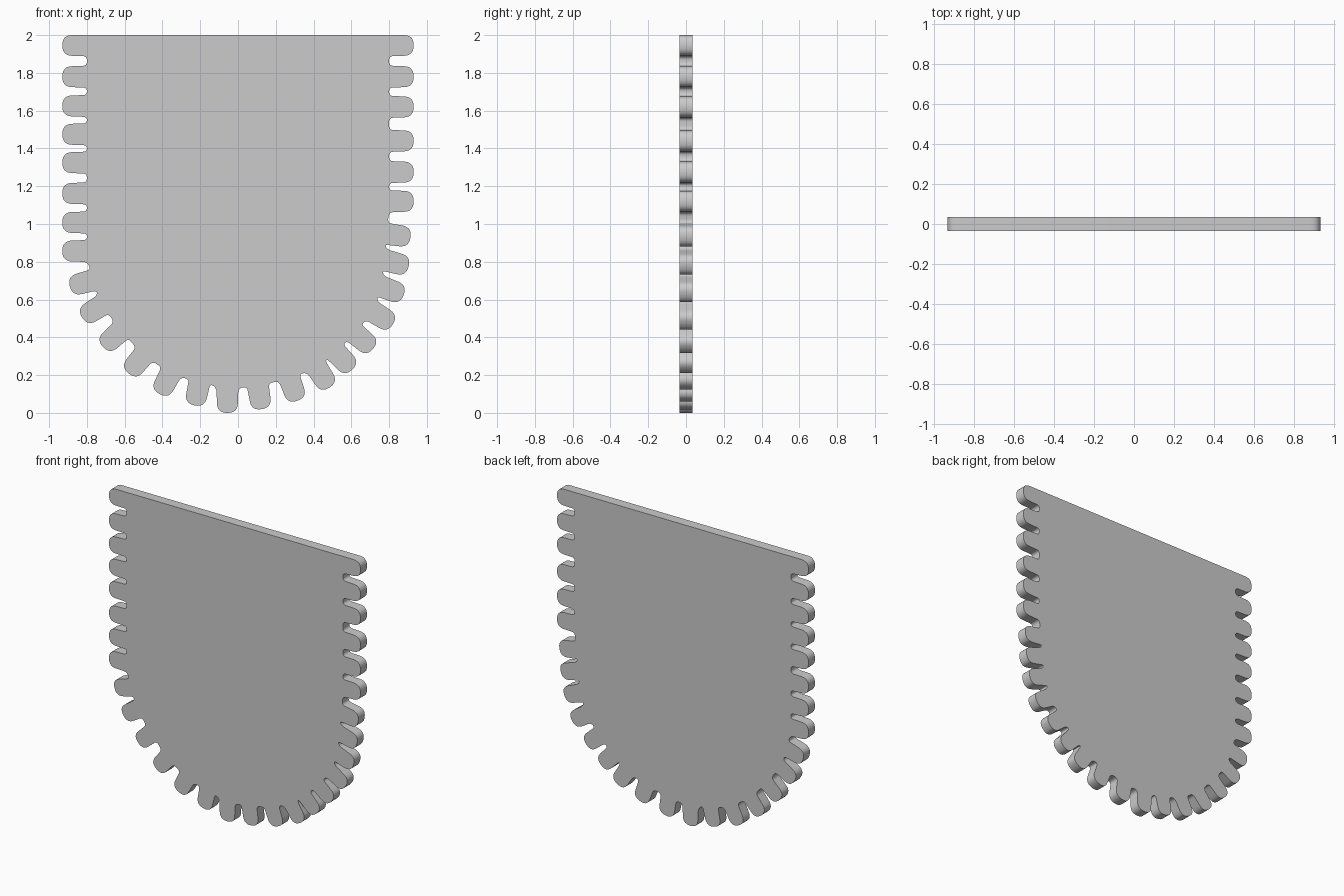
import bpy, bmesh
from math import cos, sin, radians
from mathutils import Vector

if "Cube" in bpy.data.objects:
    bpy.data.objects.remove(bpy.data.objects["Cube"])

HALF_T = 0.034          # half the plate thickness
LENGTH = 0.13           # tooth length
TIP_W, BASE_W = 0.054, 0.058   # tooth half widths

# Teeth as (tip x, tip z, outward angle), running down the left side,
# around the rounded bottom and up the right side
left = [(-0.93, z, 180) for z in (1.946, 1.78, 1.625, 1.475, 1.325, 1.162, 1.008, 0.857)]
curve = [(-0.89, 0.67, 195), (-0.825, 0.505, 212), (-0.715, 0.35, 222),
         (-0.58, 0.21, 230), (-0.415, 0.10, 242), (-0.23, 0.04, 258),
         (-0.056, 0.0, 270), (0.125, 0.02, 279), (0.315, 0.065, 290),
         (0.485, 0.135, 303), (0.605, 0.23, 314), (0.715, 0.34, 320),
         (0.82, 0.47, 328), (0.877, 0.625, 340), (0.903, 0.775, 345),
         (0.913, 0.93, 352)]
right = [(0.93, z, 0) for z in (1.12, 1.275, 1.44, 1.62, 1.78, 1.946)]
teeth = left + curve + right

# Corner points with the rounding distance for each
corners = []
for x, z, a in teeth:
    d = Vector((cos(radians(a)), sin(radians(a))))
    p = Vector((-d.y, d.x))
    tip = Vector((x, z))
    base = tip - d * LENGTH
    corners += [(base - p * BASE_W, 0.022), (tip - p * TIP_W, 0.06),
                (tip + p * TIP_W, 0.06), (base + p * BASE_W, 0.022)]
corners = corners[1:-1]   # the straight top edge joins the two top teeth


def rounded(pts, steps=7):
    """Replace every corner by a short curve."""
    out = []
    n = len(pts)
    for i, (c, r) in enumerate(pts):
        a, b = pts[i - 1][0] - c, pts[(i + 1) % n][0] - c
        s = min(r, 0.48 * a.length, 0.48 * b.length) if r > 0.03 else r
        p0 = c + a.normalized() * min(s, 0.48 * a.length)
        p1 = c + b.normalized() * min(s, 0.48 * b.length)
        for k in range(steps + 1):
            t = k / steps
            out.append(p0 * (1 - t) ** 2 + c * 2 * t * (1 - t) + p1 * t ** 2)
    return out


# Toothed plate: outline face extruded through its thickness
bm = bmesh.new()
face = bm.faces.new([bm.verts.new((q.x, -HALF_T, q.y)) for q in rounded(corners)])
ext = bmesh.ops.extrude_face_region(bm, geom=[face], use_keep_orig=True)
bmesh.ops.translate(bm, vec=(0, 2 * HALF_T, 0),
                    verts=[g for g in ext["geom"] if isinstance(g, bmesh.types.BMVert)])
bmesh.ops.recalc_face_normals(bm, faces=bm.faces)
mesh = bpy.data.meshes.new("toothed_plate")
bm.to_mesh(mesh)
bm.free()
plate = bpy.data.objects.new("toothed_plate", mesh)
bpy.context.collection.objects.link(plate)
bpy.context.view_layer.objects.active = plate
plate.select_set(True)
bpy.ops.object.shade_smooth_by_angle(angle=radians(35))
